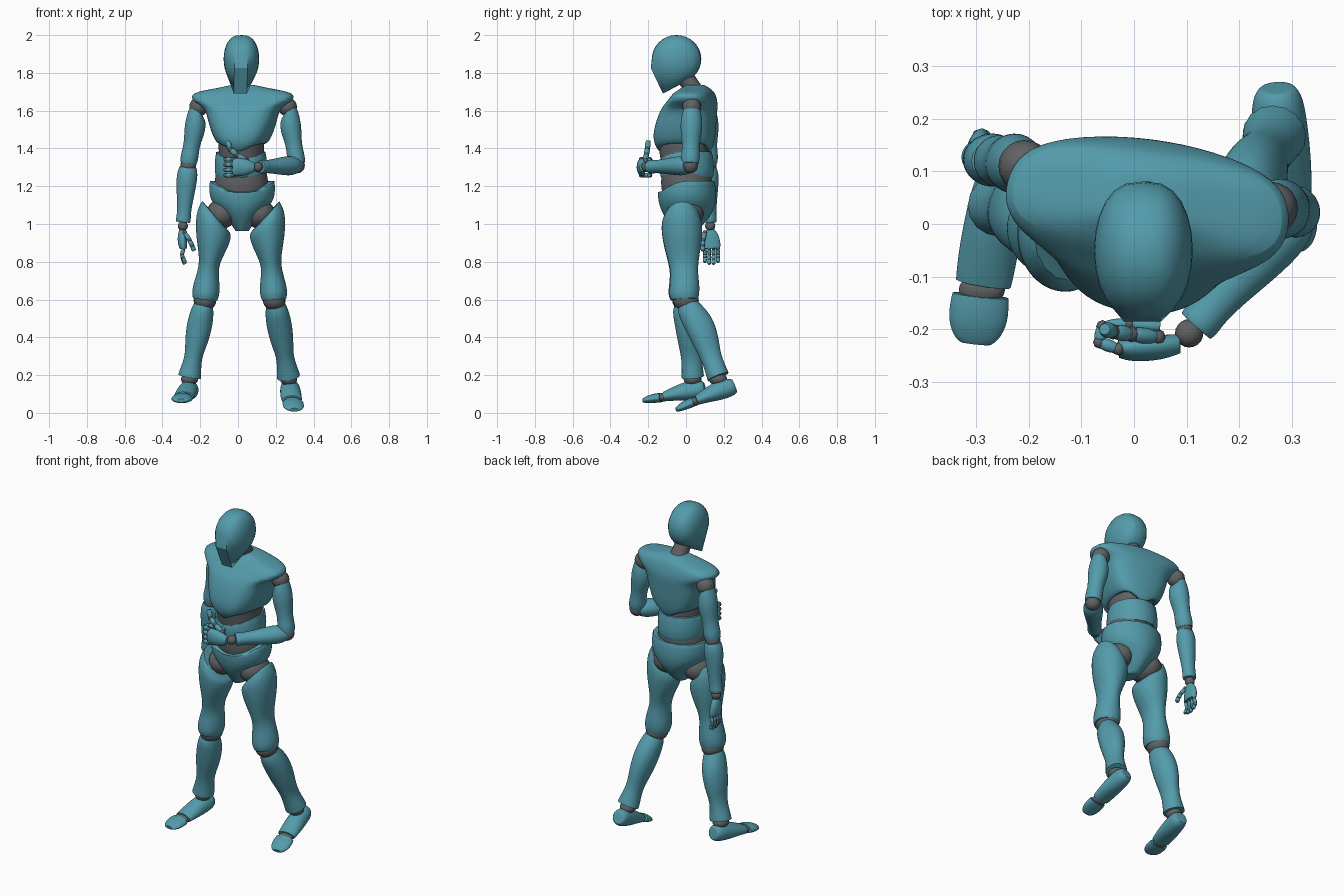
import bpy
import bmesh
from math import sin, cos, pi
from mathutils import Vector, Matrix

if "Cube" in bpy.data.objects:
    bpy.data.objects.remove(bpy.data.objects["Cube"], do_unlink=True)

V = Vector
UP, FRONT, RIGHT = V((0, 0, 1)), V((0, -1, 0)), V((-1, 0, 0))


def material(name, colour):
    m = bpy.data.materials.new(name)
    m.use_nodes = True
    m.diffuse_color = colour
    m.node_tree.nodes["Principled BSDF"].inputs["Base Color"].default_value = colour
    return m


teal = material("teal_shell", (.088, .33, .41, 1))
grey = material("dark_grey_joint", (.115, .12, .125, 1))


def finish(name, bm, mat, levels=0, angle=.9):
    """Shade smooth with sharp edges kept, then link the object."""
    bmesh.ops.recalc_face_normals(bm, faces=bm.faces)
    for f in bm.faces:
        f.smooth = True
    for e in bm.edges:
        e.smooth = e.calc_face_angle(0) < angle
    mesh = bpy.data.meshes.new(name)
    bm.to_mesh(mesh)
    bm.free()
    mesh.materials.append(mat)
    obj = bpy.data.objects.new(name, mesh)
    bpy.context.collection.objects.link(obj)
    if levels:
        sub = obj.modifiers.new("smooth", 'SUBSURF')
        sub.levels = sub.render_levels = levels
    return obj


def signed_power(x, p):
    return abs(x) ** p * (1 if x > 0 else -1)


def loft(name, mat, a, b, front, rows, power=1, n=16, levels=2, bend=None):
    """Skin oval rings (t, half width, front depth, back depth) along a to b."""
    a, b = V(a), V(b)
    axis = (b - a).normalized()
    front = (front - axis * front.dot(axis)).normalized()
    side = axis.cross(front)
    bm = bmesh.new()
    crease = bm.edges.layers.float.new("crease_edge")
    rings = []
    for t, w, fd, bd in rows:
        ring = []
        for i in range(n):
            c = signed_power(cos(2 * pi * i / n), power)
            s = signed_power(sin(2 * pi * i / n), power)
            p = a.lerp(b, t) + front * c * (fd if c > 0 else bd) + side * s * w
            if bend:
                p += axis * bend(c, s, t)
            ring.append(bm.verts.new(p))
        rings.append(ring)
    for r, q in zip(rings, rings[1:]):
        for i in range(n):
            j = (i + 1) % n
            bm.faces.new((r[i], r[j], q[j], q[i]))
    for ring in (rings[0], rings[-1]):
        for e in bm.faces.new(ring).edges:
            e[crease] = .9
    return finish(name, bm, mat, levels)


def ball(name, centre, size, mat=grey, segments=20):
    bm = bmesh.new()
    bmesh.ops.create_uvsphere(bm, u_segments=segments, v_segments=segments // 2, radius=1)
    size = size if isinstance(size, tuple) else (size,) * 3
    bm.transform(Matrix.Translation(centre) @ Matrix.Diagonal((*size, 1)))
    return finish(name, bm, mat)


def finger(name, points, r, front):
    """Tapered shells joined by small knuckles."""
    rows = [(0, r * .75, r * .75, r * .75), (.25, r, r, r),
            (.75, r, r, r), (1, r * .7, r * .7, r * .7)]
    for k, (a, b) in enumerate(zip(points, points[1:])):
        ball(f"{name}_knuckle_{k}", a, r * .9, grey, 8)
        loft(f"{name}_segment_{k}", teal, V(a).lerp(V(b), .1), b, front, rows, n=8, levels=1)


# Head: flat-sided skull hulled with a wedge face
bm = bmesh.new()
bmesh.ops.create_uvsphere(bm, u_segments=24, v_segments=16, radius=1)
points = [V((.018 + signed_power(v.co.x, .75) * .094, -.05 + v.co.y * .131,
             1.873 + v.co.z * .127)) for v in bm.verts]
bm.free()
for sx in (-1, 1):
    points += [V((.016 + sx * .035, -.186, 1.825)), V((.012 + sx * .034, -.122, 1.69))]
bm = bmesh.new()
for p in points:
    bm.verts.new(p)
bmesh.ops.convex_hull(bm, input=bm.verts)
bmesh.ops.delete(bm, geom=[v for v in bm.verts if not v.link_faces], context='VERTS')
finish("head", bm, teal, angle=.4)

# Neck
loft("neck", grey, (.022, .07, 1.67), (.018, -.02, 1.8), FRONT,
     [(0, .06, .06, .05), (.5, .045, .045, .045), (1, .05, .05, .05)])

# Torso, stacked along the vertical axis and turned slightly
turned = V((-.14, -1, 0))
loft("chest", teal, (.025, .03, 0), (.025, .03, 1), turned, [
    (1.372, .085, .17, .1), (1.41, .125, .198, .115), (1.47, .16, .21, .125),
    (1.55, .186, .188, .13), (1.615, .2, .16, .135), (1.65, .275, .122, .13),
    (1.695, .285, .085, .115), (1.715, .16, .055, .1), (1.735, .065, .03, .07)],
    power=.72, bend=lambda c, s, t: .085 * s * s if t < 1.4 else 0)
loft("abdomen", grey, (.018, 0, 0), (.018, 0, 1), turned, [
    (1.15, .14, .125, .13), (1.21, .15, .138, .145), (1.28, .135, .13, .135),
    (1.36, .118, .14, .12), (1.43, .127, .155, .125), (1.5, .12, .13, .12)])
loft("waist_band", teal, (.015, 0, 0), (.015, 0, 1), turned, [
    (1.245, .135, .137, .148), (1.3, .145, .146, .155), (1.385, .135, .142, .142)],
    bend=lambda c, s, t: -.05 * max(c, 0) ** 2 if t > 1.35 else 0)
loft("pelvis", teal, (.022, 0, 0), (.022, 0, 1), FRONT, [
    (.962, .035, .06, .05), (1, .06, .09, .1), (1.06, .11, .13, .145),
    (1.115, .17, .15, .162), (1.18, .18, .155, .164), (1.23, .175, .146, .154)],
    bend=lambda c, s, t: -.075 * max(c, 0) ** 2 if t > 1.2 else 0)

# Shared limb profiles
THIGH = [(0, .078, .09, .09), (.06, .095, .11, .1), (.14, .102, .116, .107),
         (.32, .089, .109, .1), (.54, .054, .086, .077), (.68, .057, .074, .07),
         (.84, .073, .086, .077), (.94, .074, .09, .073), (1, .066, .08, .066)]
SHIN = [(0, .05, .06, .05), (.08, .061, .075, .065), (.25, .07, .07, .092),
        (.5, .064, .062, .088), (.72, .044, .05, .06), (.9, .057, .055, .06),
        (1, .063, .06, .062)]
FOOT = [(0, .034, .034, .036), (.08, .05, .05, .05), (.4, .056, .06, .048),
        (.75, .058, .042, .032), (1, .054, .028, .025)]
TOES = [(0, .055, .027, .025), (.5, .06, .028, .022), (.9, .044, .016, .015),
        (1, .028, .01, .01)]
UPPER_ARM = [(0, .036, .042, .042), (.1, .052, .055, .056), (.35, .06, .06, .064),
             (.65, .041, .043, .045), (.88, .05, .052, .054), (1, .044, .046, .046)]
FOREARM = [(0, .04, .047, .045), (.12, .054, .058, .056), (.35, .05, .056, .052),
           (.8, .033, .035, .035), (.95, .038, .042, .041), (1, .034, .038, .037)]
PALM = [(0, .022, .018, .018), (.3, .044, .03, .02), (.8, .051, .03, .02), (1, .046, .02, .018)]

# Joint positions of each leg
LEGS = {
    "left": dict(sign=1, hip=(.15, -.02, 1.045), knee=(.192, 0, .61), ankle=(.268, .17, .19),
                 heel=(.272, .258, .145), instep=(.285, .055, .065),
                 toe=(.29, .035, .056), tip=(.298, -.052, .016)),
    "right": dict(sign=-1, hip=(-.122, -.02, 1.045), knee=(-.175, -.005, .61),
                  ankle=(-.257, .035, .19), heel=(-.252, .1, .13), instep=(-.287, -.115, .085),
                  toe=(-.292, -.135, .08), tip=(-.302, -.228, .065)),
}
for side, j in LEGS.items():
    k = j["sign"]
    hip, knee, ankle = V(j["hip"]), V(j["knee"]), V(j["ankle"])
    ball(side + "_hip_joint", hip + V((-.035 * k, .015, .008)), (.082, .098, .078))
    loft(side + "_thigh", teal, hip, knee - V((0, 0, .01)), FRONT, THIGH,
         bend=lambda c, s, t: .07 * k * s * (1 - t) ** 3)
    ball(side + "_knee_joint", knee - V((0, 0, .015)), (.06, .068, .055))
    loft(side + "_shin", teal, knee.lerp(ankle, .08), ankle, FRONT, SHIN)
    ball(side + "_ankle_joint", ankle - V((0, 0, .012)), (.045, .048, .035))
    loft(side + "_foot", teal, j["heel"], j["instep"], UP, FOOT)
    ball(side + "_toe_joint", V(j["instep"]).lerp(V(j["toe"]), .5), (.044, .03, .024))
    loft(side + "_toes", teal, j["toe"], j["tip"], UP, TOES)

# Joint positions of each arm; the left one is folded across the waist
ARMS = {
    "left": dict(sign=1, shoulder=(.262, .03, 1.62), elbow=(.312, .022, 1.31),
                 wrist=(.105, -.208, 1.302), palm=(.088, -.228, 1.3),
                 knuckles=(-.03, -.235, 1.302), back=FRONT),
    "right": dict(sign=-1, shoulder=(-.208, .11, 1.62), elbow=(-.263, .12, 1.31),
                  wrist=(-.292, .128, .99), palm=(-.293, .13, .97),
                  knuckles=(-.288, .135, .87), back=RIGHT),
}
for side, j in ARMS.items():
    k = j["sign"]
    shoulder, elbow, wrist = V(j["shoulder"]), V(j["elbow"]), V(j["wrist"])
    ball(side + "_shoulder_joint", shoulder, .05)
    loft(side + "_upper_arm", teal, shoulder.lerp(elbow, .05), elbow + V((0, 0, .01)),
         FRONT, UPPER_ARM, bend=lambda c, s, t: .035 * k * s * (1 - t) ** 3)
    ball(side + "_elbow_joint", elbow, .042)
    loft(side + "_forearm", teal, elbow.lerp(wrist, .03), wrist.lerp(elbow, .06),
         j["back"], FOREARM)
    ball(side + "_wrist_joint", wrist, .027)
    loft(side + "_palm", teal, j["palm"], j["knuckles"], j["back"], PALM)

# Fingers: curled on the left hand, relaxed on the right
for i in range(4):
    z, y = 1.342 - .028 * i, .1 + .023 * i
    drop = .01 * abs(i - 1.5)
    finger(f"left_finger_{i}", [(-.03, -.238, z), (-.066, -.225, z), (-.06, -.195, z),
                                (-.01, -.19, z), (.05, -.195, z)], .0135, UP)
    finger(f"right_finger_{i}", [(-.288, y, .87), (-.297, y, .838), (-.292, y, .808 + drop),
                                 (-.28, y, .782 + drop)], .012, FRONT)
finger("left_thumb", [(.045, -.215, 1.335), (-.005, -.21, 1.365), (-.04, -.205, 1.395),
                      (-.056, -.2, 1.44)], .017, FRONT)
finger("right_thumb", [(-.282, .1, .955), (-.257, .09, .915), (-.243, .088, .885),
                       (-.232, .09, .858)], .014, FRONT)
